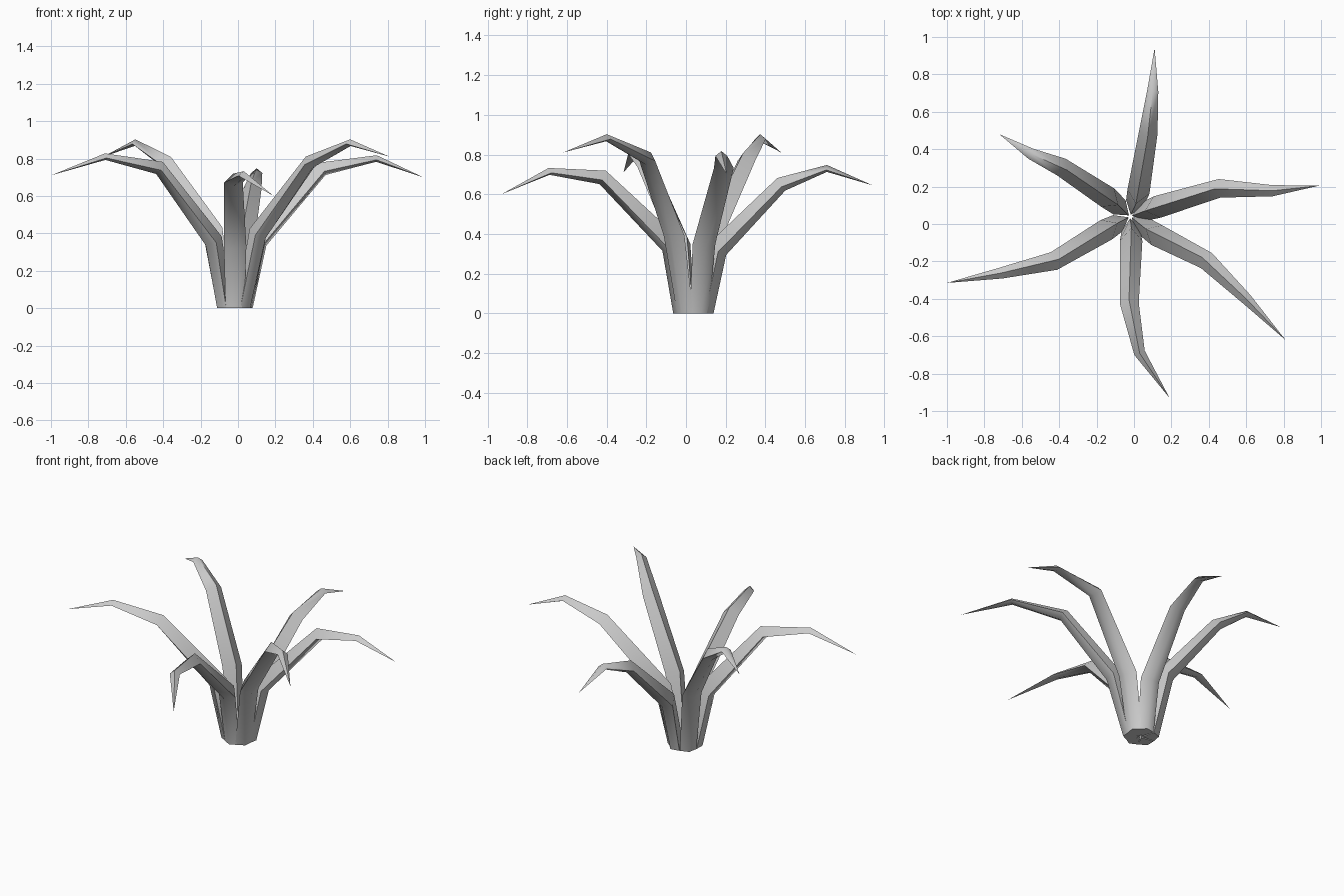
import bpy, bmesh
from mathutils import Vector

if "Cube" in bpy.data.objects:
    bpy.data.objects.remove(bpy.data.objects["Cube"])

CENTRE = Vector((-0.02, 0.04, 0))
UP = Vector((0, 0, 1))
# half width and thickness at base, lower bend, upper bend, crest
SIZES = [(0.05, 0.095), (0.06, 0.11), (0.05, 0.075), (0.03, 0.035)]

# leaf midlines: lower bend, upper bend, crest, tip
LEAVES = {
    "back_leaf": [(0.02, 0.155, 0.32), (0.075, 0.48, 0.65), (0.1, 0.71, 0.73), (0.11, 0.94, 0.645)],
    "right_leaf": [(0.105, 0.085, 0.36), (0.45, 0.19, 0.745), (0.74, 0.178, 0.8), (0.99, 0.205, 0.7)],
    "front_right_leaf": [(0.105, -0.05, 0.4), (0.38, -0.19, 0.78), (0.6, -0.4, 0.885), (0.81, -0.62, 0.81)],
    "front_leaf": [(-0.015, -0.07, 0.34), (-0.025, -0.42, 0.685), (0.03, -0.69, 0.715), (0.19, -0.93, 0.6)],
    "left_leaf": [(-0.13, -0.02, 0.36), (-0.42, -0.195, 0.75), (-0.71, -0.262, 0.81), (-1.0, -0.315, 0.71)],
    "back_left_leaf": [(-0.125, 0.13, 0.41), (-0.38, 0.3, 0.78), (-0.55, 0.375, 0.885), (-0.72, 0.48, 0.81)],
}


def build_leaf(name, bends):
    pts = [Vector(p) for p in bends]
    out = pts[0] - CENTRE
    out.z = 0
    out.normalize()
    pts.insert(0, CENTRE + out * 0.057)
    bm = bmesh.new()
    rings = []
    for i, (w, t) in enumerate(SIZES):
        ahead = (pts[i + 1] - pts[i]).normalized()
        tangent = UP if i == 0 else (ahead + (pts[i] - pts[i - 1]).normalized()).normalized()
        side = out.cross(UP) if i == 0 else tangent.cross(UP).normalized()
        top = side.cross(tangent)
        # ridge, edge, keel, edge
        rings.append([bm.verts.new(pts[i] + side * a + top * b) for a, b in
                      ((0, t * 0.5), (w, -t * 0.2), (0, -t * 0.5), (-w, -t * 0.2))])
    for lo, hi in zip(rings, rings[1:]):
        for k in range(4):
            n = (k + 1) % 4
            bm.faces.new((lo[k], lo[n], hi[n], hi[k]))
    tip = bm.verts.new(pts[-1])
    for k in range(4):
        bm.faces.new((rings[-1][k], rings[-1][(k + 1) % 4], tip))
    bm.faces.new(rings[0])
    bmesh.ops.recalc_face_normals(bm, faces=bm.faces)
    # round over ridge and keel, crisp at the leaf edges and base
    for f in bm.faces:
        f.smooth = True
    for e in bm.edges:
        e.smooth = e.calc_face_angle(0) < 1.3
    mesh = bpy.data.meshes.new(name)
    bm.to_mesh(mesh)
    bm.free()
    bpy.context.collection.objects.link(bpy.data.objects.new(name, mesh))


for leaf_name, leaf_bends in LEAVES.items():
    build_leaf(leaf_name, leaf_bends)
